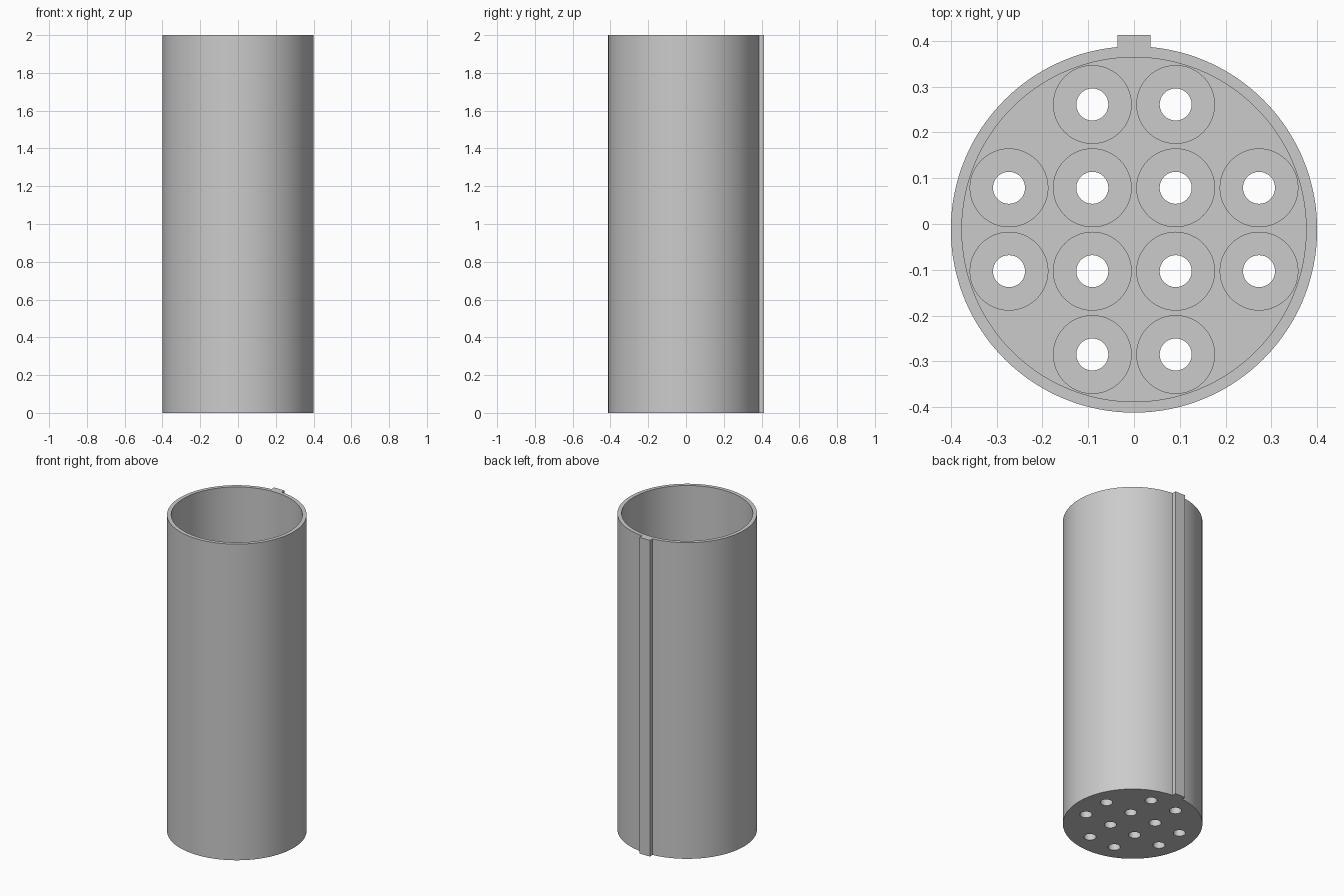
import bpy
import bmesh
from mathutils import Matrix

cube = bpy.data.objects.get("Cube")
if cube:
    bpy.data.objects.remove(cube, do_unlink=True)

HEIGHT = 2.0
CENTER_Y = -0.012
OUTER_R, INNER_R = 0.40, 0.376
WELL_R, HOLE_R, PITCH = 0.085, 0.035, 0.182
PLATE_TOP, WELL_FLOOR = 0.2, 0.05

grey = bpy.data.materials.new("light grey")
grey.use_nodes = True
grey.diffuse_color = (0.6, 0.6, 0.6, 1)
grey.node_tree.nodes["Principled BSDF"].inputs["Base Color"].default_value = (0.6, 0.6, 0.6, 1)


def make_object(name, bm):
    mesh = bpy.data.meshes.new(name)
    bm.to_mesh(mesh)
    bm.free()
    mesh.materials.append(grey)
    obj = bpy.data.objects.new(name, mesh)
    bpy.context.collection.objects.link(obj)
    return obj


def cylinders(name, centers, radius, bottom, top, segments):
    bm = bmesh.new()
    for x, y in centers:
        bmesh.ops.create_cone(
            bm, cap_ends=True, segments=segments, radius1=radius, radius2=radius,
            depth=top - bottom, matrix=Matrix.Translation((x, y, (bottom + top) / 2)))
    return make_object(name, bm)


def box(name, low, high):
    bm = bmesh.new()
    bmesh.ops.create_cube(bm, size=1)
    for v in bm.verts:
        v.co = [high[i] if v.co[i] > 0 else low[i] for i in range(3)]
    return make_object(name, bm)


def combine(target, tool, operation):
    mod = target.modifiers.new(tool.name, 'BOOLEAN')
    mod.operation, mod.object, mod.solver = operation, tool, 'EXACT'
    bpy.context.view_layer.objects.active = target
    bpy.ops.object.modifier_apply(modifier=mod.name)
    bpy.data.objects.remove(tool, do_unlink=True)


# Four-by-four grid without its corners
steps = (-1.5, -0.5, 0.5, 1.5)
wells = [(i * PITCH, CENTER_Y + j * PITCH) for i in steps for j in steps
         if abs(i) + abs(j) < 3]
middle = [(0, CENTER_Y)]

# Tube body with the guide rail along its back
body = cylinders("tube_holder", middle, OUTER_R, 0, HEIGHT, 128)
rail = box("guide_rail", (-0.036, 0.375, 0), (0.036, 0.413, HEIGHT))
combine(body, rail, 'UNION')

# Open cavity, round pockets in the floor plate, and through holes
combine(body, cylinders("cavity", middle, INNER_R, PLATE_TOP, HEIGHT + 0.1, 128), 'DIFFERENCE')
combine(body, cylinders("pockets", wells, WELL_R, WELL_FLOOR, PLATE_TOP + 0.1, 48), 'DIFFERENCE')
combine(body, cylinders("drain_holes", wells, HOLE_R, -0.1, WELL_FLOOR + 0.05, 32), 'DIFFERENCE')

# Smooth round walls, sharp rims
bpy.ops.object.select_all(action='DESELECT')
body.select_set(True)
bpy.context.view_layer.objects.active = body
bpy.ops.object.shade_smooth_by_angle(angle=0.52)
